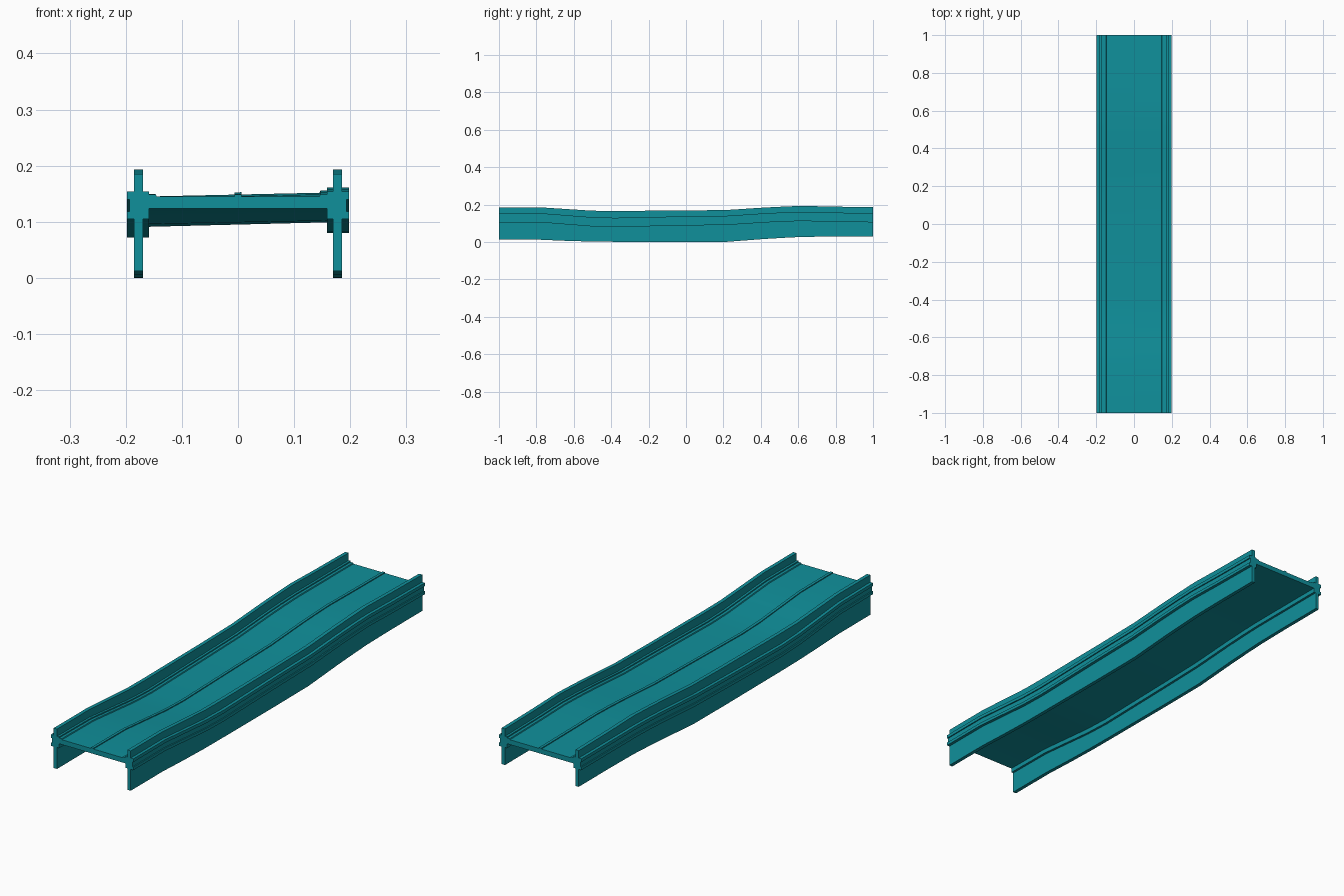
import bpy, bmesh

cube = bpy.data.objects.get("Cube")
if cube:
    bpy.data.objects.remove(cube)

# Single paint colour
teal = bpy.data.materials.new("teal_paint")
teal.use_nodes = True
colour = (0.005, 0.28, 0.33, 1)
teal.diffuse_color = colour
teal.node_tree.nodes["Principled BSDF"].inputs["Base Color"].default_value = colour

# Vertical shifts along the length
stations = [-1, -0.78, -0.64, -0.5, -0.38, 0, 0.22, 0.42, 0.52, 0.62, 0.78, 1]
shifts = {
    "top": [0, 0, -.009, -.018, -.019, -.017, -.014, -.001, .004, .008, .004, .001],
    "bottom": [0, 0, -.006, -.01, -.011, -.012, -.011, .004, .01, .015, .017, .017],
    "left": [0, -.002, -.015, -.028, -.033, -.026, -.021, -.008, -.003, 0, 0, 0],
    "right": [0, 0, -.011, -.022, -.025, -.017, -.014, -.001, .004, .007, .003, 0],
}


def deck_shift(x, i):
    """Bank the deck between the left-hand and right-hand rails."""
    t = min(1, max(0, (x + 0.16) / 0.32))
    return shifts["left"][i] * (1 - t) + shifts["right"][i] * t


def loft(name, profile):
    """Sweep a closed (x, z, shift name) profile along the length."""
    bm = bmesh.new()
    rings = []
    for i, y in enumerate(stations):
        ring = []
        for x, z, key in profile:
            dz = shifts[key][i] if key else deck_shift(x, i)
            ring.append(bm.verts.new((x, y, z + dz)))
        rings.append(ring)
    n = len(profile)
    for a, b in zip(rings, rings[1:]):
        for j in range(n):
            k = (j + 1) % n
            bm.faces.new((a[j], a[k], b[k], b[j]))
    bm.faces.new(rings[0])
    bm.faces.new(rings[-1])
    bmesh.ops.recalc_face_normals(bm, faces=bm.faces)
    mesh = bpy.data.meshes.new(name)
    bm.to_mesh(mesh)
    bm.free()
    mesh.materials.append(teal)
    obj = bpy.data.objects.new(name, mesh)
    bpy.context.collection.objects.link(obj)
    bpy.ops.object.select_all(action="DESELECT")
    obj.select_set(True)
    bpy.context.view_layer.objects.active = obj
    bpy.ops.object.shade_smooth_by_angle(angle=0.5)


# Side girders: upright web with a grooved outer flange and stepped inner curb
girder = [
    (.185, .185, "top"), (.185, .154, None), (.198, .154, None), (.198, .14, None),
    (.193, .14, None), (.193, .118, None), (.198, .118, None), (.198, .105, None),
    (.185, .105, None), (.185, .012, "bottom"), (.169, .012, "bottom"),
    (.169, .105, None), (.159, .105, None), (.159, .148, None),
    (.159, .154, None), (.169, .154, None), (.169, .185, "top"),
]
for name, side in (("left_girder", 1), ("right_girder", -1)):
    loft(name, [(x * side, z, key) for x, z, key in girder])

# Deck plate with raised edge strips and a central rib
half_deck = [(.159, .124), (.159, .149), (.147, .149), (.145, .145),
             (.006, .145), (.006, .149)]
loft("deck", [(x, z, None) for x, z in half_deck]
     + [(-x, z, None) for x, z in reversed(half_deck)])
